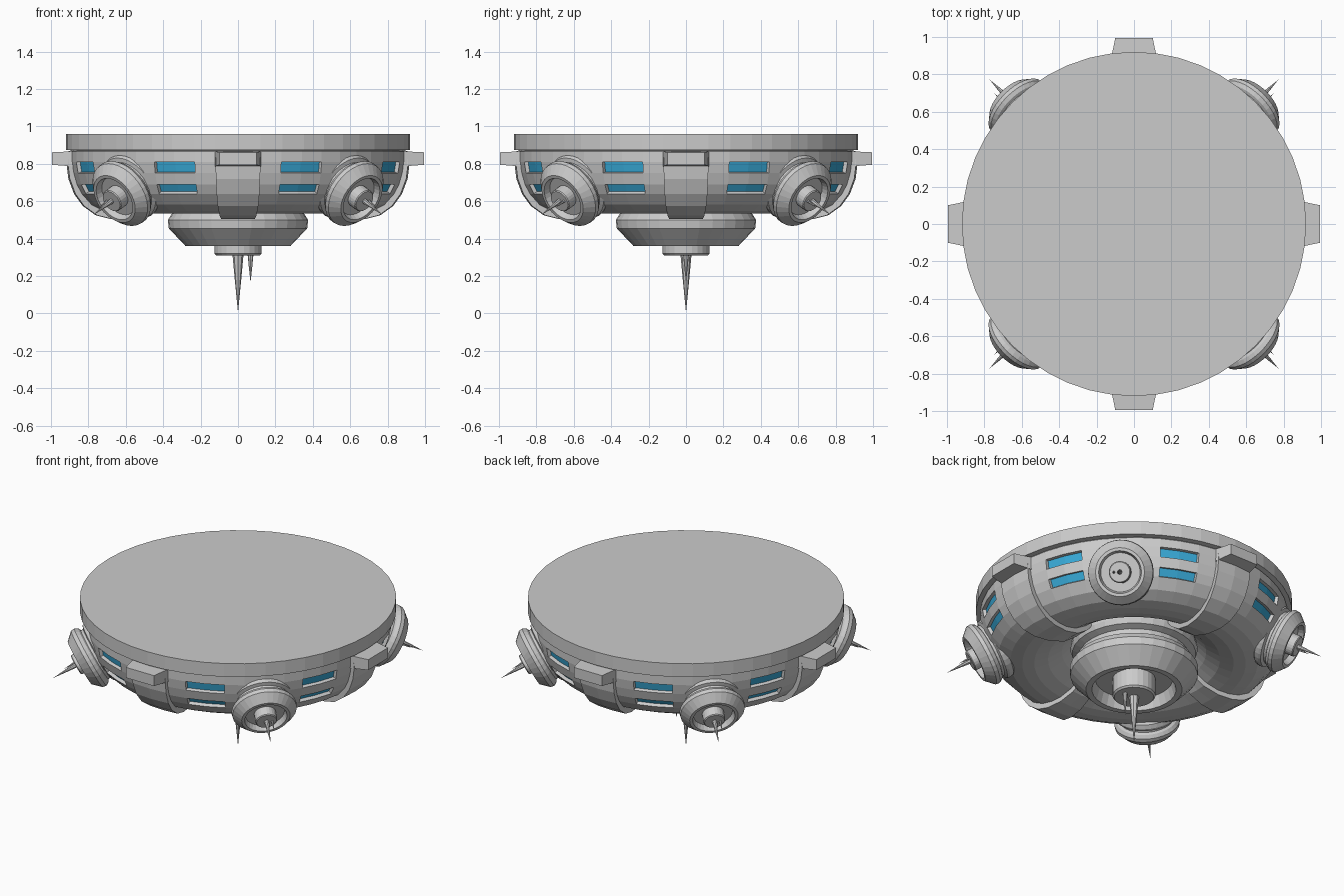
import bpy, bmesh
from math import sin, cos, pi, radians, atan2, degrees
from mathutils import Matrix, Vector

if "Cube" in bpy.data.objects:
    bpy.data.objects.remove(bpy.data.objects["Cube"])

SEG = 48                      # 7.5 degree facets on the hull


def finish(name, bm, matrix=Matrix()):
    me = bpy.data.meshes.new(name)
    bm.to_mesh(me)
    bm.free()
    ob = bpy.data.objects.new(name, me)
    ob.matrix_world = matrix
    bpy.context.collection.objects.link(ob)
    return ob


def lathe(profile, segs, start=0.0, sweep=2 * pi, closed=False):
    """Spin (radius, z) points about z; a partial sweep gets end caps."""
    bm = bmesh.new()
    full = sweep > 6.28
    rows = []
    for i in range(segs if full else segs + 1):
        a = start + sweep * i / segs
        rows.append([bm.verts.new((r * cos(a), r * sin(a), z)) for r, z in profile])
    n = len(profile)
    for i in range(segs):
        a, b = rows[i], rows[(i + 1) % len(rows)]
        for j in range(n if closed else n - 1):
            k = (j + 1) % n
            bm.faces.new((a[j], b[j], b[k], a[k]))
    if not full:
        bm.faces.new(rows[0])
        bm.faces.new(rows[-1])
    bmesh.ops.remove_doubles(bm, verts=bm.verts, dist=1e-5)
    bmesh.ops.recalc_face_normals(bm, faces=bm.faces)
    return bm


glass = bpy.data.materials.new("window_blue")
glass.diffuse_color = (0.04, 0.40, 0.68, 1)
glass.use_nodes = True
glass.node_tree.nodes["Principled BSDF"].inputs["Base Color"].default_value = glass.diffuse_color

# Flat round deck with a shallow lip
finish("deck", lathe([(0, 0.96), (0.92, 0.96), (0.92, 0.875), (0.87, 0.87), (0, 0.87)], SEG))

# Ring-shaped hull with recessed windows
hull_profile = [(0, 0.885), (0.875, 0.885), (0.895, 0.865), (0.895, 0.81), (0.885, 0.75),
                (0.868, 0.69), (0.842, 0.64), (0.79, 0.582), (0.72, 0.547), (0.65, 0.535),
                (0.58, 0.537), (0.50, 0.56), (0.42, 0.61), (0.36, 0.67), (0, 0.67)]
bm = lathe(hull_profile, SEG)
panes = []
for f in bm.faces:
    c = f.calc_center_median()
    a = degrees(atan2(c.y, c.x)) % 90
    if c.xy.length > 0.8 and (15 < a < 30 or 60 < a < 75) and (0.75 < c.z < 0.81 or 0.64 < c.z < 0.69):
        panes.append(f)
bmesh.ops.inset_region(bm, faces=panes, thickness=0.004, depth=-0.02, use_even_offset=True)
for f in panes:
    f.material_index = 1
hull = finish("hull", bm)
hull.data.materials.append(None)
hull.data.materials.append(glass)

# Four ribs wrapping the hull, each with a bracket at the top
rib_profile = [(0.905, 0.87), (0.917, 0.80), (0.907, 0.72), (0.877, 0.64), (0.83, 0.575),
               (0.76, 0.525), (0.68, 0.505), (0.58, 0.507), (0.48, 0.535), (0.40, 0.59),
               (0.35, 0.65), (0.40, 0.66), (0.50, 0.60), (0.65, 0.57), (0.77, 0.61),
               (0.84, 0.70), (0.86, 0.87)]
for i, side in enumerate(("right", "back", "left", "front")):
    turn = Matrix.Rotation(i * pi / 2, 4, "Z")
    finish("rib_" + side, lathe(rib_profile, 2, radians(-7.5), radians(15), True), turn)
    bm = bmesh.new()
    bmesh.ops.create_cube(bm, size=1)
    for v in bm.verts:
        outer, top = v.co.x > 0, v.co.z > 0
        v.co = ((0.995 if outer else 0.86),
                (0.10 if outer else 0.128) * (1 if v.co.y > 0 else -1),
                0.868 - 0.006 * outer if top else 0.785 + 0.01 * outer)
    bmesh.ops.recalc_face_normals(bm, faces=bm.faces)
    finish("bracket_" + side, bm, turn)


# Turret: grooved housing, nozzle and two antenna spikes pointing along local -z
def turret(name, matrix):
    housing = [(0, 0.12), (0.225, 0.12), (0.245, 0.05), (0.28, 0.05), (0.37, 0.145),
               (0.375, 0.19), (0.35, 0.23), (0.32, 0.245), (0.32, 0.275), (0.36, 0.29),
               (0.37, 0.32), (0.36, 0.37), (0.30, 0.42), (0, 0.42)]
    nozzle = [(0, 0), (0.115, 0), (0.125, 0.01), (0.125, 0.13), (0, 0.13)]
    finish(name + "_housing", lathe(housing, 32), matrix)
    finish(name + "_nozzle", lathe(nozzle, 24), matrix)
    for label, x, r, length in (("long", 0, 0.03, 0.305), ("short", 0.067, 0.016, 0.145)):
        spike = lathe([(0, 0.01), (r, 0.01), (r * 0.55, -length * 0.45), (0, -length)], 8)
        finish(name + "_spike_" + label, spike, matrix @ Matrix.Translation((x, 0, 0)))


# Large turret underneath
turret("belly", Matrix.Translation((0, 0, 0.31)))

# Four half-size turrets on the diagonals, tilted downwards
pitch = radians(28)
for sx, sy, label in ((1, 1, "back_right"), (-1, 1, "back_left"),
                      (1, -1, "front_right"), (-1, -1, "front_left")):
    out = Vector((sx, sy, 0)).normalized()
    z = -(out * cos(pitch) - Vector((0, 0, sin(pitch))))
    x = Vector((sx, -sy, 0)).normalized()
    rot = Matrix((x, z.cross(x), z)).transposed().to_4x4()
    turret(label, Matrix.Translation(out * 0.957 + Vector((0, 0, 0.60))) @ rot @ Matrix.Scale(0.51, 4))
